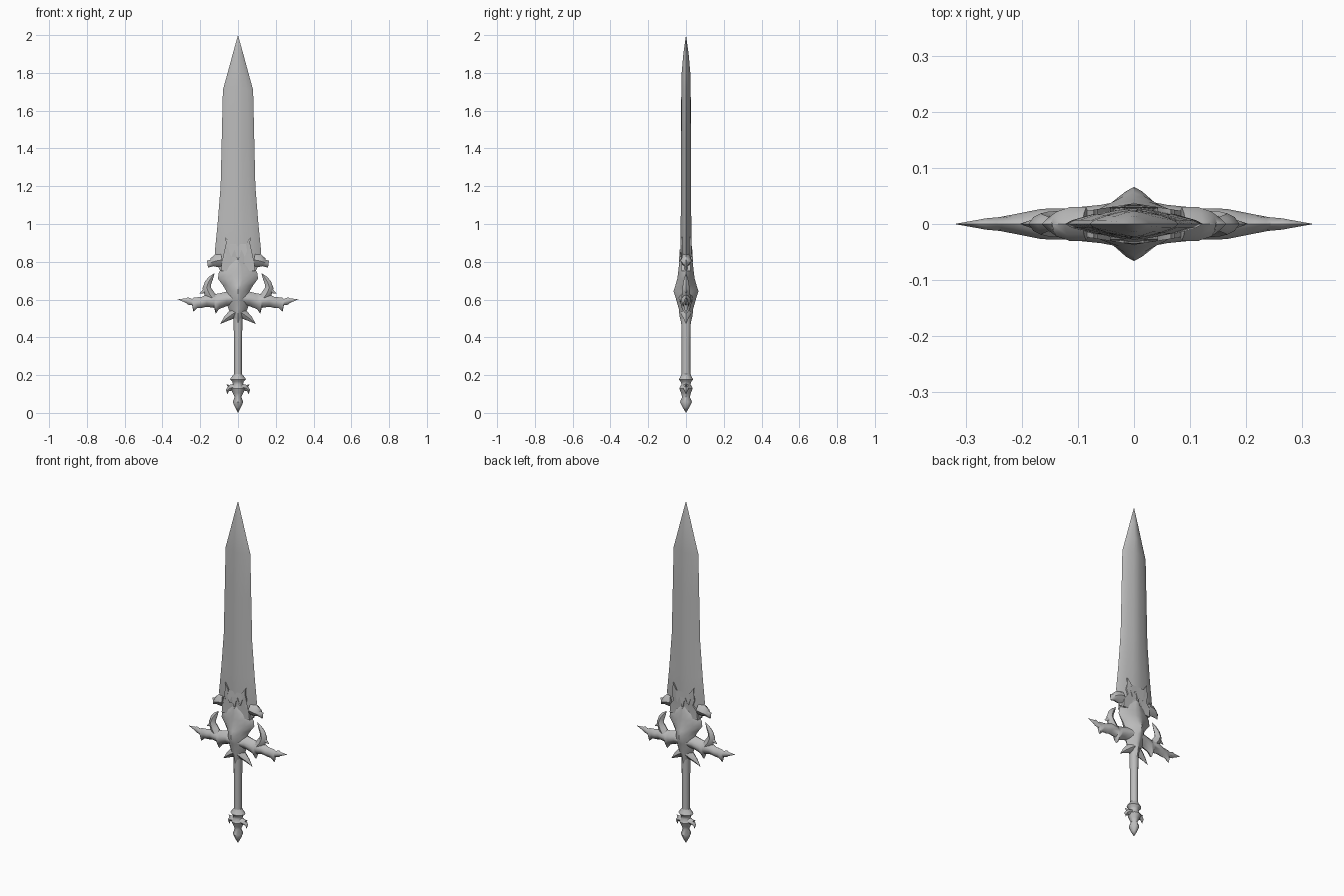
import bpy, bmesh, math
from mathutils import Vector

cube = bpy.data.objects.get("Cube")
if cube:
    bpy.data.objects.remove(cube, do_unlink=True)

steel = bpy.data.materials.new("grey steel")
GREY = (0.5, 0.5, 0.5, 1)
steel.diffuse_color = GREY
steel.use_nodes = True
steel.node_tree.nodes["Principled BSDF"].inputs["Base Color"].default_value = GREY
parts = []


def finish(name, bm, mirror=False):
    bmesh.ops.remove_doubles(bm, verts=bm.verts, dist=0.0004)
    bmesh.ops.recalc_face_normals(bm, faces=bm.faces)
    mesh = bpy.data.meshes.new(name)
    bm.to_mesh(mesh)
    bm.free()
    mesh.materials.append(steel)
    ob = bpy.data.objects.new(name, mesh)
    bpy.context.collection.objects.link(ob)
    if mirror:
        ob.modifiers.new("mirror", 'MIRROR').use_mirror_merge = False
    parts.append(ob)
    return ob


def loft(name, rings, e=2.0, n=12, mirror=False):
    """rings: (low edge, high edge, half depth); e=1 diamond, e=2 ellipse."""
    bm = bmesh.new()
    loops = []
    for a, b, d in rings:
        a, b = Vector(a), Vector(b)
        mid, half = (a + b) / 2, (b - a) / 2
        out = Vector((-half.z, 0, half.x))
        loop = []
        for i in range(n):
            t = 2 * math.pi * i / n
            c, s = math.cos(t), math.sin(t)
            c = math.copysign(abs(c) ** (2 / e), c)
            s = math.copysign(abs(s) ** (2 / e), s)
            loop.append(bm.verts.new(mid + half * c + Vector((0, d * s, 0))))
        loops.append(loop)
    for p, q in zip(loops, loops[1:]):
        for i in range(n):
            j = (i + 1) % n
            bm.faces.new((p[i], p[j], q[j], q[i]))
    bm.faces.new(loops[0])
    bm.faces.new(loops[-1])
    return finish(name, bm, mirror)


def column(name, stations, e=2.0, n=12):
    """Upright loft from (z, half width, half depth)."""
    return loft(name, [((-w, 0, z), (w, 0, z), d) for z, w, d in stations], e, n)


def sweep(name, path, e=1.5, n=8):
    """Tapered mirrored horn along (x, z, half width, half depth)."""
    rings = []
    for i, (x, z, w, d) in enumerate(path):
        p, q = path[max(i - 1, 0)], path[min(i + 1, len(path) - 1)]
        t = Vector((q[0] - p[0], 0, q[1] - p[1])).normalized()
        side = Vector((-t.z, 0, t.x)) * w
        c = Vector((x, 0, z))
        rings.append((c - side, c + side, d))
    return loft(name, rings, e, n, mirror=True)


# Blade
column("blade", [(0.76, .10, .026), (0.85, .123, .028), (1.0, .108, .028),
                 (1.2, .092, .027), (1.45, .086, .026), (1.71, .08, .025),
                 (1.80, .055, .023), (1.90, .028, .014), (2.0, 0, 0)], e=1.4, n=16)

# Flared blade shoulders
sweep("blade_shoulder", [(.085, .81, .04, .03), (.115, .805, .034, .03),
                         (.138, .797, .022, .022), (.152, .79, .022, .012),
                         (.164, .806, 0, 0)])

# Flame-shaped collar plate laid over both blade faces
half = [(.018, .865), (.036, .825), (.048, .86), (.042, .895), (.066, .93),
        (.064, .895), (.072, .86), (.062, .83), (.085, .80), (.09, .75)]
outline = [(0, .80)] + half + [(-x, z) for x, z in reversed(half)]
bm = bmesh.new()
front = [bm.verts.new((x, -.037 + abs(x) * .16, z)) for x, z in outline]
back = [bm.verts.new((x, .037 - abs(x) * .16, z)) for x, z in outline]
for i in range(len(outline)):
    j = (i + 1) % len(outline)
    bm.faces.new((front[i], front[j], back[j], back[i]))
for ring in (front, back):
    bmesh.ops.triangulate(bm, faces=[bm.faces.new(ring)])
finish("flame_collar", bm)

# Central body of the hilt
column("hilt_body", [(.47, .015, .024), (.51, .03, .034), (.55, .05, .038),
                     (.60, .066, .052), (.645, .062, .066), (.675, .08, .056),
                     (.71, .106, .046), (.74, .102, .042), (.775, .084, .038),
                     (.81, .03, .034)], e=1.3, n=16)

# Cross guard with notched edges
guard = [(0, .565, .65, .045), (.06, .565, .642, .034), (.10, .55, .632, .03),
         (.118, .525, .63, .028), (.126, .556, .63, .028), (.165, .562, .628, .027),
         (.19, .556, .615, .022), (.215, .555, .612, .017), (.236, .535, .61, .013),
         (.243, .57, .603, .012), (.265, .573, .612, .01), (.275, .582, .606, .008),
         (.32, .602, .602, 0)]
loft("cross_guard", [((x, 0, lo), (x, 0, hi), d) for x, lo, hi, d in guard],
     e=1.5, mirror=True)

# Horns rising from the guard, with outward barbs
sweep("guard_horn", [(.13, .60, .026, .024), (.153, .632, .026, .022),
                     (.166, .662, .022, .019), (.158, .69, .018, .015),
                     (.142, .716, .012, .009), (.124, .74, 0, 0)])
sweep("horn_barb", [(.15, .655, .02, .014), (.175, .647, .014, .01), (.204, .632, 0, 0)])

# Curled fins under the hilt body
sweep("lower_fin", [(.01, .535, .03, .03), (.04, .515, .022, .022),
                    (.065, .497, .014, .012), (.095, .47, 0, 0)])

# Grip
column("grip", [(.19, .021, .023), (.35, .021, .023), (.52, .024, .026)])

# Pommel
column("pommel", [(0, 0, 0), (.03, .016, .018), (.058, .028, .032), (.085, .017, .02),
                  (.105, .028, .026), (.13, .04, .036), (.15, .026, .024),
                  (.165, .03, .028), (.178, .043, .038), (.19, .034, .03),
                  (.205, .022, .024)], e=1.7)
sweep("pommel_hook", [(.02, .135, .02, .022), (.042, .132, .016, .016),
                      (.056, .12, .009, .009), (.056, .098, 0, 0)])
sweep("pommel_upper_hook", [(.03, .135, .012, .012), (.047, .14, .008, .008),
                            (.062, .152, 0, 0)])

# Smooth shading with sharp edges kept
bpy.ops.object.select_all(action='DESELECT')
for ob in parts:
    ob.select_set(True)
bpy.context.view_layer.objects.active = parts[0]
bpy.ops.object.shade_smooth_by_angle(angle=math.radians(45))
